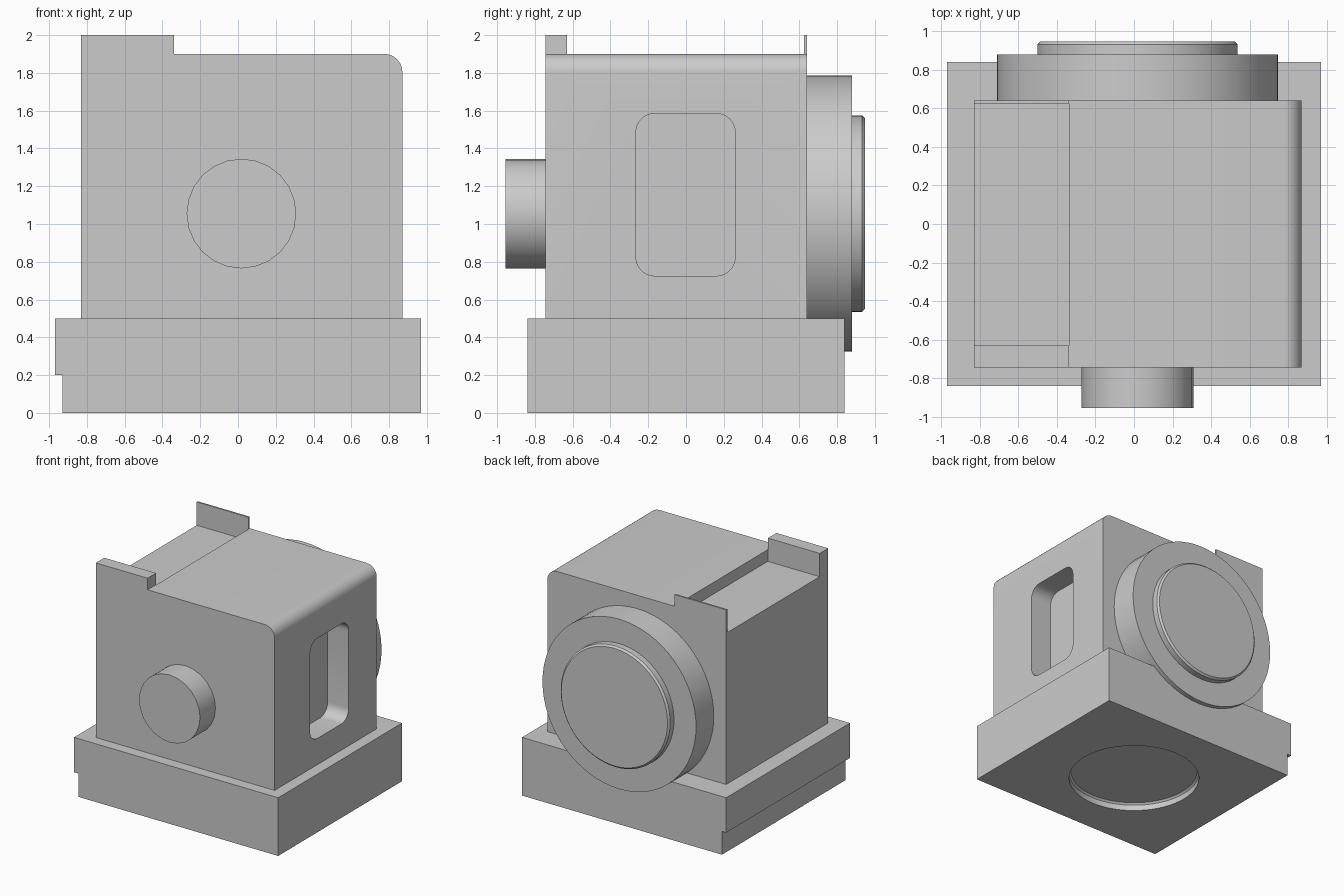
import bpy, bmesh, math
from mathutils import Vector

cube = bpy.data.objects.get("Cube")
if cube:
    bpy.data.objects.remove(cube, do_unlink=True)

grey = bpy.data.materials.new("plain grey")
grey.use_nodes = True
colour = (0.6, 0.6, 0.6, 1)
grey.diffuse_color = colour
grey.node_tree.nodes["Principled BSDF"].inputs["Base Color"].default_value = colour


def place(axis, u, v, h):
    """Put a 2D point (u, v) at height h along the axis."""
    return {"x": Vector((h, u, v)), "y": Vector((u, h, v)), "z": Vector((u, v, h))}[axis]


def loft(name, axis, sections):
    """Capped solid through matching outlines given as (height, points)."""
    bm = bmesh.new()
    rings = [[bm.verts.new(place(axis, u, v, h)) for u, v in pts] for h, pts in sections]
    n = len(rings[0])
    for a, b in zip(rings, rings[1:]):
        for i in range(n):
            j = (i + 1) % n
            bm.faces.new((a[i], a[j], b[j], b[i]))
    bm.faces.new(rings[0])
    bm.faces.new(rings[-1])
    bmesh.ops.recalc_face_normals(bm, faces=bm.faces)
    mesh = bpy.data.meshes.new(name)
    bm.to_mesh(mesh)
    bm.free()
    mesh.materials.append(grey)
    obj = bpy.data.objects.new(name, mesh)
    bpy.context.collection.objects.link(obj)
    return obj


def arc(cu, cv, r, start, end, n):
    steps = [math.radians(start + (end - start) * i / n) for i in range(n + 1)]
    return [(cu + r * math.cos(a), cv + r * math.sin(a)) for a in steps]


def circle(cu, cv, r, n=64):
    return arc(cu, cv, r, 0, 360, n)[:-1]


def rectangle(u0, u1, v0, v1):
    return [(u0, v0), (u1, v0), (u1, v1), (u0, v1)]


def select_only(obj):
    bpy.ops.object.select_all(action="DESELECT")
    obj.select_set(True)
    bpy.context.view_layer.objects.active = obj


def cut(obj, cutter):
    mod = obj.modifiers.new("cut", "BOOLEAN")
    mod.operation = "DIFFERENCE"
    mod.solver = "EXACT"
    mod.object = cutter
    select_only(obj)
    bpy.ops.object.modifier_apply(modifier=mod.name)
    bpy.data.objects.remove(cutter, do_unlink=True)


def smooth(obj):
    select_only(obj)
    bpy.ops.object.shade_smooth_by_angle(angle=math.radians(30))


# Base block with a stepped side and a shallow round socket underneath
base = loft("base", "y", [(y, [(-0.93, 0), (0.97, 0), (0.97, 0.5), (-0.97, 0.5),
                               (-0.97, 0.2), (-0.93, 0.2)]) for y in (-0.84, 0.84)])
cut(base, loft("socket_cutter", "z", [(-0.1, circle(0, 0, 0.53)),
                                      (0.05, circle(0, 0, 0.53)),
                                      (0.065, circle(0, 0, 0.515))]))

# Body with one rounded top edge
outline = [(-0.83, 0.5), (0.87, 0.5)] + arc(0.775, 1.805, 0.095, 0, 90, 8)
outline += [(-0.338, 1.9), (-0.338, 2), (-0.83, 2)]
body = loft("body", "y", [(y, outline) for y in (-0.745, 0.64)])

# Channel along the top, leaving a thick and a thin end tab
channel = rectangle(-1, -0.336, -0.63, 0.625)
cut(body, loft("channel_cutter", "z", [(z, channel) for z in (1.8, 2.2)]))

# Rounded pocket in the left side
pocket = []
for y, z, start in ((0.16, 1.485, 0), (-0.165, 1.485, 90),
                    (-0.165, 0.825, 180), (0.16, 0.825, 270)):
    pocket += arc(y, z, 0.1, start, start + 90, 8)
cut(body, loft("pocket_cutter", "x", [(x, pocket) for x in (0.67, 1)]))

# Front knob, back disc and its raised, chamfered face
cx, cz = 0.018, 1.055
knob = loft("front_knob", "y", [(y, circle(cx, cz, 0.29, 24)) for y in (-0.955, -0.745)])
disc = loft("back_disc", "y", [(y, circle(cx, cz, 0.73)) for y in (0.64, 0.88)])
rim = loft("disc_face", "y", [(0.88, circle(cx, cz, 0.52)),
                              (0.932, circle(cx, cz, 0.52)),
                              (0.947, circle(cx, cz, 0.505))])

for part in (base, body, knob, disc, rim):
    smooth(part)
